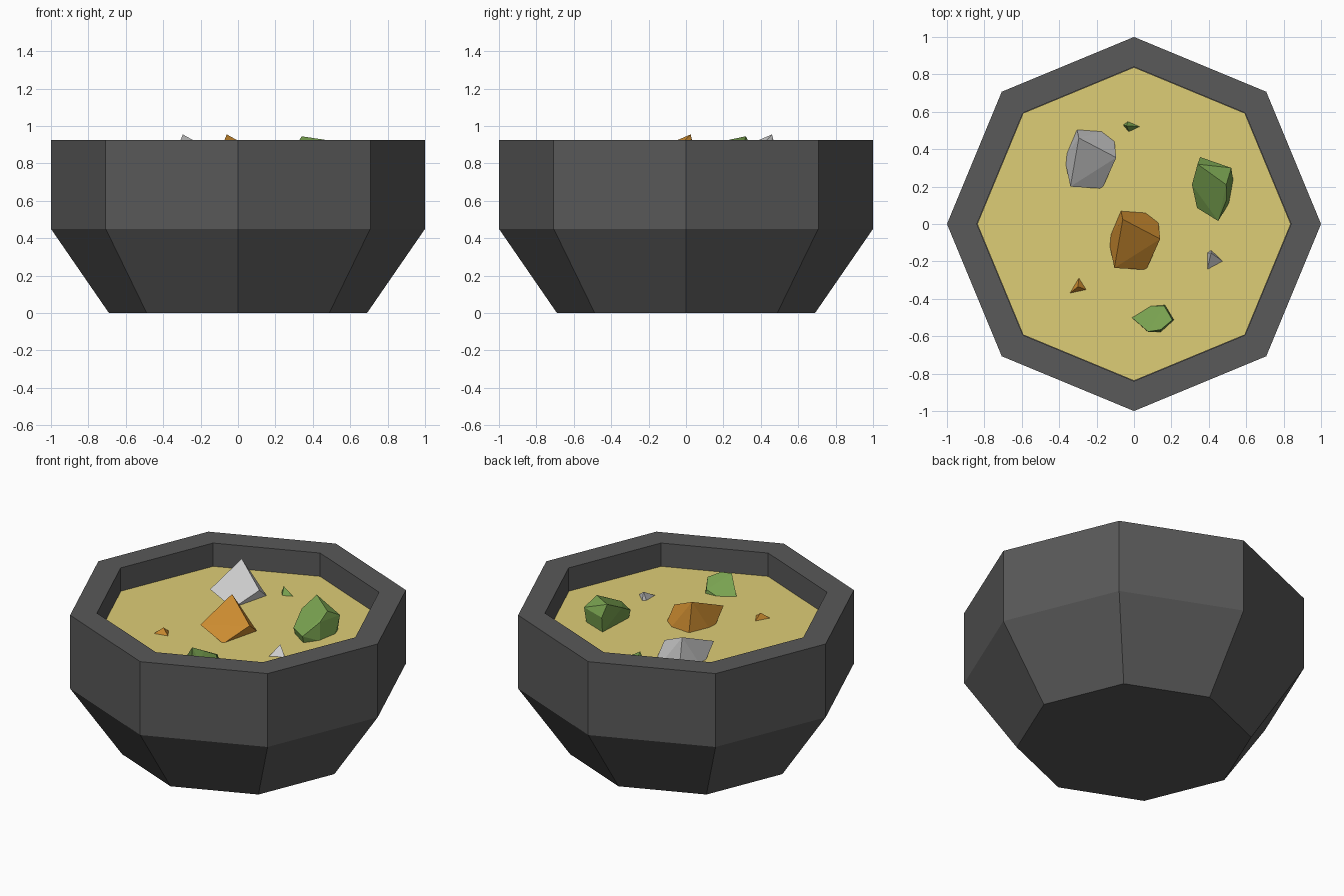
import bpy, bmesh
from math import cos, sin, pi

if "Cube" in bpy.data.objects:
    bpy.data.objects.remove(bpy.data.objects["Cube"])

SOUP_Z = 0.775


def material(name, rgb):
    m = bpy.data.materials.new(name)
    m.diffuse_color = (*rgb, 1)
    m.use_nodes = True
    m.node_tree.nodes["Principled BSDF"].inputs["Base Color"].default_value = m.diffuse_color
    return m


dark = material("dark_stone", (0.1, 0.1, 0.1))
broth = material("broth", (0.73, 0.61, 0.18))
orange = material("orange", (0.6, 0.26, 0.03))
green = material("green", (0.19, 0.36, 0.08))
light_grey = material("light_grey", (0.6, 0.6, 0.6))


def add_object(name, bm, mat):
    bmesh.ops.recalc_face_normals(bm, faces=bm.faces)
    mesh = bpy.data.meshes.new(name)
    bm.to_mesh(mesh)
    bm.free()
    mesh.materials.append(mat)
    obj = bpy.data.objects.new(name, mesh)
    bpy.context.collection.objects.link(obj)


def lathe(name, profile, mat, sides=8):
    """Faceted turned shape from (radius, z) pairs, capped at both ends."""
    bm = bmesh.new()
    rings = [[bm.verts.new((r * cos(2 * pi * i / sides), r * sin(2 * pi * i / sides), z))
              for i in range(sides)] for r, z in profile]
    for a, b in zip(rings, rings[1:]):
        for i in range(sides):
            j = (i + 1) % sides
            bm.faces.new((a[i], a[j], b[j], b[i]))
    bm.faces.new(rings[0])
    bm.faces.new(rings[-1])
    add_object(name, bm, mat)


def chunk(name, base, top, mat, offset=(0, 0)):
    """Convex lump: an outline at the soup surface plus raised corners."""
    bm = bmesh.new()
    points = [(x, y, SOUP_Z - 0.005) for x, y in base] + top
    for x, y, z in points:
        bm.verts.new((x + offset[0], y + offset[1], z))
    bmesh.ops.convex_hull(bm, input=bm.verts)
    bmesh.ops.dissolve_limit(bm, angle_limit=0.1, verts=bm.verts, edges=bm.edges)
    add_object(name, bm, mat)


# Bowl and soup
lathe("bowl", [(0.69, 0), (1, 0.45), (1, 0.925), (0.84, 0.925), (0.84, 0.74)], dark)
lathe("soup", [(0.838, 0.75), (0.838, SOUP_Z)], broth)

# Two large lumps of the same shape
lump_base = [(-0.07, 0.07), (0.065, 0.06), (0.13, 0.01), (0.065, -0.245),
             (-0.13, -0.115), (-0.125, -0.06)]
lump_top = [(-0.06, 0.025, 0.955), (-0.105, -0.235, 0.844), (0.14, -0.08, 0.844)]
chunk("orange_lump", lump_base, lump_top, orange)
chunk("grey_lump", lump_base, lump_top, light_grey, (-0.235, 0.435))

# Green lumps
chunk("green_lump",
      [(0.353, 0.35), (0.51, 0.29), (0.53, 0.235), (0.508, 0.112), (0.45, 0.03), (0.34, 0.1)],
      [(0.34, 0.32, 0.945), (0.493, 0.21, 0.922), (0.52, 0.30, 0.87), (0.353, 0.358, 0.87),
       (0.31, 0.21, 0.89), (0.337, 0.086, 0.82), (0.45, 0.016, 0.82), (0.495, 0.13, 0.88)],
      green)
chunk("green_front_lump",
      [(-0.016, -0.497), (0.075, -0.44), (0.166, -0.433), (0.214, -0.513), (0.144, -0.577),
       (0.075, -0.577)],
      [(0.075, -0.575, 0.875), (0.143, -0.565, 0.87), (0.205, -0.513, 0.84),
       (0.16, -0.437, 0.80)], green)

# Small bits
chunk("green_bit", [(-0.032, 0.55), (0.037, 0.52), (-0.027, 0.49), (-0.06, 0.53)],
      [(-0.04, 0.525, 0.82)], green)
chunk("orange_bit", [(-0.294, -0.283), (-0.25, -0.353), (-0.348, -0.374)],
      [(-0.30, -0.335, 0.812)], orange)
chunk("grey_bit", [(0.412, -0.139), (0.48, -0.203), (0.39, -0.251), (0.39, -0.155)],
      [(0.412, -0.155, 0.825)], light_grey)
